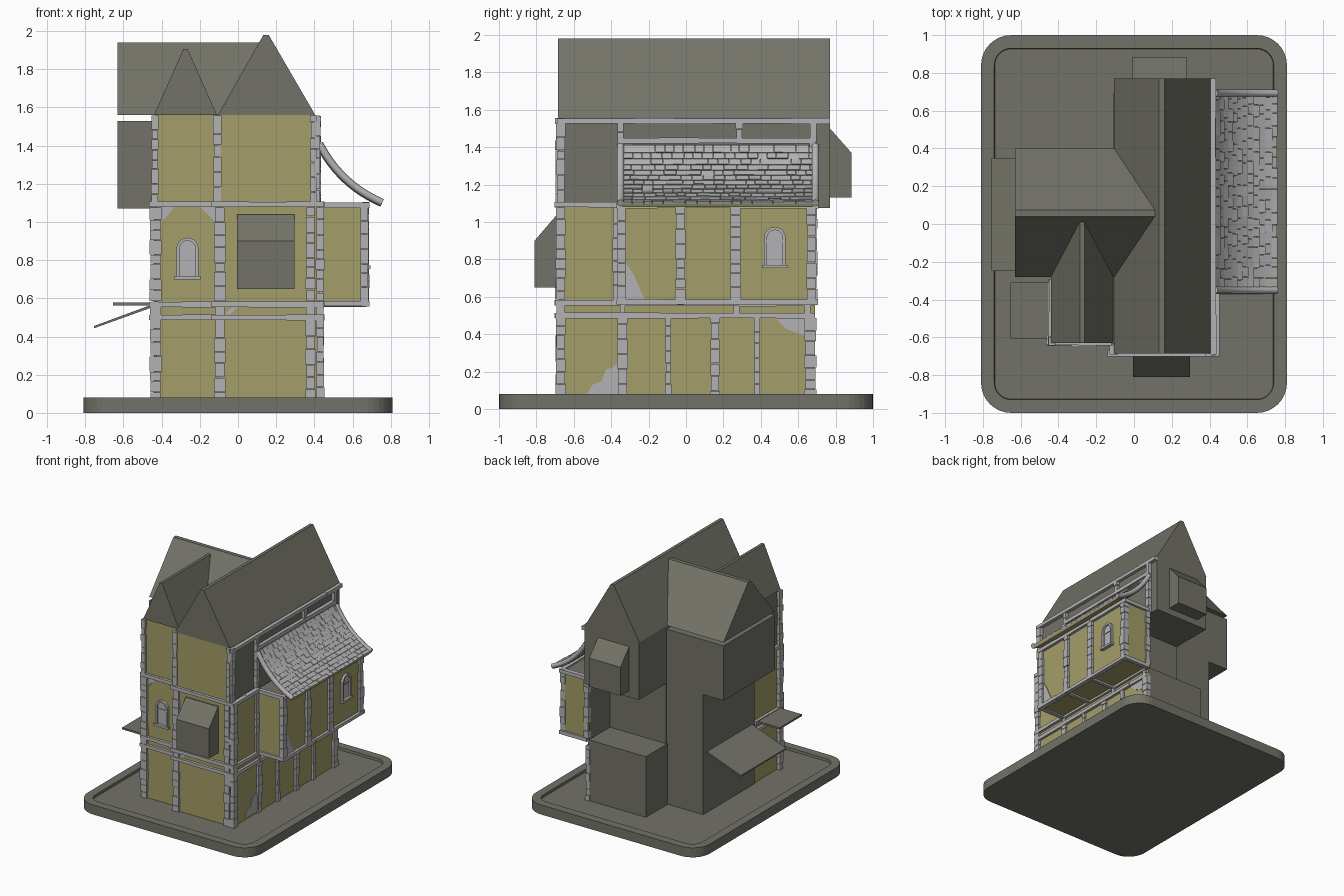
import bpy, bmesh, math, random
from mathutils import Vector

random.seed(4)
if "Cube" in bpy.data.objects:
    bpy.data.objects.remove(bpy.data.objects["Cube"])


def material(name, rgb):
    m = bpy.data.materials.new(name)
    m.use_nodes = True
    m.diffuse_color = (*rgb, 1)
    m.node_tree.nodes["Principled BSDF"].inputs["Base Color"].default_value = (*rgb, 1)
    return m


GREY = material("dark grey", (0.17, 0.17, 0.14))
PLASTER = material("ochre plaster", (0.37, 0.34, 0.14))
STONE = material("pale stone", (0.45, 0.45, 0.46))


def prism(bm, profile, axis, lo, hi):
    """Extrude a 2D profile along x or y."""
    def at(t):
        return [bm.verts.new((u, t, v) if axis == "y" else (t, u, v)) for u, v in profile]
    a, b = at(lo), at(hi)
    faces = [bm.faces.new(a), bm.faces.new(b[::-1])]
    n = len(a)
    for i in range(n):
        j = (i + 1) % n
        faces.append(bm.faces.new((a[j], a[i], b[i], b[j])))
    bmesh.ops.recalc_face_normals(bm, faces=faces)


def box(bm, x0, x1, y0, y1, z0, z1):
    prism(bm, [(x0, z0), (x1, z0), (x1, z1), (x0, z1)], "y", y0, y1)


def finish(name, bm, *mats):
    mesh = bpy.data.meshes.new(name)
    bm.to_mesh(mesh)
    bm.free()
    for m in mats:
        mesh.materials.append(m)
    ob = bpy.data.objects.new(name, mesh)
    bpy.context.collection.objects.link(ob)
    return ob


def solid(name, profile, axis, lo, hi, mat=GREY):
    bm = bmesh.new()
    prism(bm, profile, axis, lo, hi)
    return finish(name, bm, mat)


def storey(name, dims, plaster=()):
    """Grey block with plaster on the faces that point along the given directions."""
    bm = bmesh.new()
    box(bm, *dims)
    bm.normal_update()
    for f in bm.faces:
        f.material_index = int(any(f.normal.dot(Vector(d)) > 0.9 for d in plaster))
    return finish(name, bm, GREY, PLASTER)


FRONT, BACK, LEFT, RIGHT, DOWN = (0, -1, 0), (0, 1, 0), (-1, 0, 0), (1, 0, 0), (0, 0, -1)

# Rounded base slab with a raised rim
bm = bmesh.new()
box(bm, -0.81, 0.81, -1, 1, 0, 0.08)
upright = [e for e in bm.edges if abs(e.verts[0].co.z - e.verts[1].co.z) > 0.01]
bmesh.ops.bevel(bm, geom=upright, offset=0.16, segments=8, profile=0.5, affect="EDGES")
bm.normal_update()
top = [f for f in bm.faces if f.normal.z > 0.9]
bmesh.ops.inset_region(bm, faces=top, thickness=0.07)
bmesh.ops.inset_region(bm, faces=top, thickness=0.003, depth=-0.02)
finish("base", bm, GREY)

# Storeys
storey("ground_floor", (-0.11, 0.43, -0.68, 0.69, 0.055, 0.57), (FRONT, RIGHT))
storey("front_wing_lower", (-0.43, -0.1, -0.62, -0.27, 0.055, 1.08), (FRONT, LEFT))
storey("left_body", (-0.44, 0, -0.28, 0.40, 0.055, 1.08))
storey("middle_floor", (-0.1, 0.43, -0.68, 0.41, 0.57, 1.08), (FRONT, RIGHT))
storey("side_bay", (0.42, 0.665, -0.355, 0.69, 0.57, 1.09), (FRONT, RIGHT, BACK, DOWN))
storey("upper_floor", (-0.1, 0.405, -0.68, 0.77, 1.075, 1.56), (FRONT,))
storey("front_wing_upper", (-0.43, -0.1, -0.62, -0.2, 1.07, 1.56), (FRONT,))
storey("left_wing_upper", (-0.63, 0, -0.28, 0.40, 1.07, 1.53))


# Gabled roofs with a narrow flat ridge
def gable(name, lo, hi, ridge, flat, z1, axis, a, b):
    solid(name, [(lo, 1.56), (hi, 1.56), (ridge + flat, z1), (ridge - flat, z1)], axis, a, b)


gable("main_roof", -0.105, 0.405, 0.147, 0.014, 1.98, "y", -0.685, 0.77)
gable("front_wing_roof", -0.44, -0.11, -0.275, 0.012, 1.905, "y", -0.63, 0.015)
gable("left_wing_roof", -0.28, 0.40, 0.058, 0.017, 1.94, "x", -0.63, 0.11)

# Projecting windows and awnings
solid("front_oriel", [(-0.67, 0.65), (-0.81, 0.65), (-0.81, 0.90), (-0.69, 1.04), (-0.67, 1.04)], "x", -0.005, 0.297)
solid("back_oriel", [(0.76, 1.13), (0.885, 1.13), (0.885, 1.37), (0.77, 1.5), (0.76, 1.5)], "x", -0.01, 0.28)
solid("left_awning", [(-0.43, 0.56), (-0.755, 0.443), (-0.755, 0.455), (-0.43, 0.575)], "y", -0.25, 0.35)
solid("left_canopy", [(-0.655, 0.563), (-0.42, 0.563), (-0.42, 0.578), (-0.655, 0.578)], "y", -0.605, -0.31)


# Rough stone posts, stacked block by block
def post(bm, x, y, z0, z1, wx, wy):
    z = z0
    while z < z1 - 0.005:
        top = z + random.uniform(0.045, 0.085)
        if z1 - top < 0.03:
            top = z1
        k = random.uniform(0.85, 1.15)
        dx, dy = wx * k / 2, wy * k / 2
        box(bm, x - dx, x + dx, y - dy, y + dy, z, top - 0.003)
        z = top


bm = bmesh.new()
for z0, z1 in ((0.055, 0.49), (0.51, 0.56), (0.585, 1.08)):
    post(bm, -0.432, -0.615, z0, z1, 0.06, 0.05)
    post(bm, -0.095, -0.665, z0, z1, 0.055, 0.06)
    post(bm, 0.38, -0.68, z0, z1, 0.05, 0.03)
    post(bm, 0.43, -0.67, z0, z1, 0.04, 0.05)
for x, y, w in ((-0.435, -0.62, 0.035), (-0.108, -0.665, 0.04), (0.395, -0.675, 0.03), (0.415, -0.67, 0.03)):
    post(bm, x, y, 1.1, 1.56, w, 0.045)
finish("front_posts", bm, STONE)

bm = bmesh.new()
for y, w in ((-0.34, 0.055), (-0.095, 0.03), (0.155, 0.05), (0.38, 0.03), (0.665, 0.06)):
    post(bm, 0.43, y, 0.055, 0.49, 0.035, w)
for y in (-0.34, 0.27, 0.65):
    post(bm, 0.43, y, 0.51, 0.56, 0.03, 0.03)
post(bm, 0.43, -0.37, 0.58, 1.08, 0.03, 0.04)
for y in (-0.345, -0.03, 0.265, 0.67):
    post(bm, 0.662, y, 0.585, 1.09, 0.045, 0.05)
post(bm, 0.44, 0.685, 0.585, 1.09, 0.04, 0.03)
for y, z0 in ((-0.35, 1.1), (0.285, 1.44), (0.68, 1.08)):
    post(bm, 0.415, y, z0, 1.53, 0.035, 0.035)
finish("side_posts", bm, STONE)


# Horizontal beams, in slightly uneven lengths
def beam(bm, axis, a, b, c, z, depth=0.035, height=0.03):
    n = max(1, round((b - a) / 0.22))
    for i in range(n):
        s, e = a + (b - a) * i / n, a + (b - a) * (i + 1) / n
        d, h = depth * random.uniform(0.85, 1.1) / 2, height * random.uniform(0.85, 1.05) / 2
        if axis == "x":
            box(bm, s, e, c - d, c + d, z - h, z + h)
        else:
            box(bm, c - d, c + d, s, e, z - h, z + h)


bm = bmesh.new()
for z in (0.5, 0.568, 1.093):
    beam(bm, "x", -0.465, -0.12, -0.625, z)
    beam(bm, "x", -0.14, 0.45, -0.685, z)
    beam(bm, "y", -0.64, -0.29, -0.435, z)
    beam(bm, "y", -0.69, -0.35, 0.435, z)
beam(bm, "y", -0.35, 0.69, 0.435, 0.5)
beam(bm, "y", -0.35, 0.69, 0.435, 0.56, 0.03, 0.02)
for z in (0.572, 1.088):
    beam(bm, "y", -0.37, 0.7, 0.67, z)
    beam(bm, "x", 0.43, 0.685, -0.355, z)
    beam(bm, "x", 0.43, 0.685, 0.69, z)
for y in (-0.03, 0.265):
    beam(bm, "x", 0.43, 0.67, y, 0.57)
beam(bm, "y", -0.69, 0.77, 0.417, 1.54)
beam(bm, "y", -0.35, 0.69, 0.417, 1.435)
finish("beams", bm, STONE)


# Swept tile roof over the side bay
def sweep(t, lift=0.0):
    p0, p1, p2 = Vector((0.425, 1.41)), Vector((0.535, 1.195)), Vector((0.755, 1.1))
    p = p0.lerp(p1, t).lerp(p1.lerp(p2, t), t)
    d = (p1.lerp(p2, t) - p0.lerp(p1, t)).normalized()
    return p + Vector((-d.y, d.x)) * lift


steps = [i / 12 for i in range(13)]
solid("bay_roof_soffit", [sweep(t, -0.004) for t in steps] + [sweep(t, -0.022) for t in steps[::-1]],
      "y", -0.34, 0.68, PLASTER)
bm = bmesh.new()
for a, b in zip(steps, steps[1:]):
    y = -0.345
    while y < 0.68:
        end = min(y + random.uniform(0.045, 0.07), 0.685)
        k = random.uniform(0.007, 0.014)
        tip = min(b + 0.02, 1)
        prism(bm, [sweep(a, -0.005), sweep(tip, -0.005), sweep(tip, k), sweep(a, 0.003)], "y", y, end - 0.002)
        y = end
finish("bay_roof_tiles", bm, STONE)

for name, y in (("front_verge", -0.35), ("back_verge", 0.692)):
    cu = bpy.data.curves.new(name, "CURVE")
    cu.dimensions = "3D"
    cu.bevel_depth, cu.bevel_resolution, cu.use_fill_caps = 0.02, 2, True
    sp = cu.splines.new("POLY")
    sp.points.add(len(steps) - 1)
    for point, t in zip(sp.points, steps):
        p = sweep(t, 0.002)
        point.co = (p.x, y, p.y, 1)
    cu.materials.append(STONE)
    bpy.context.collection.objects.link(bpy.data.objects.new(name, cu))


# Arched windows with frame, pane, glazing bar and sill
def arch(u, z, r, spring, lo):
    arc = [(u + r * math.cos(math.pi * i / 10), spring + r * math.sin(math.pi * i / 10)) for i in range(11)]
    return [(u + r, lo)] + arc + [(u - r, lo)]


def window(name, u, z, axis, wall, out):
    bm = bmesh.new()
    outer, inner = arch(u, z, 0.058, z + 0.15, z), arch(u, z, 0.042, z + 0.15, z)
    for i in range(len(outer) - 1):
        prism(bm, [outer[i], outer[i + 1], inner[i + 1], inner[i]], axis, wall, wall + out * 0.02)
    prism(bm, inner, axis, wall, wall + out * 0.006)
    for half, z0, z1, depth in ((0.068, z - 0.012, z + 0.006, 0.03), (0.042, z + 0.125, z + 0.135, 0.012)):
        prism(bm, [(u - half, z0), (u + half, z0), (u + half, z1), (u - half, z1)], axis, wall, wall + out * depth)
    finish(name, bm, STONE)


window("front_window", -0.265, 0.71, "y", -0.62, -1)
window("bay_window", 0.475, 0.765, "x", 0.665, 1)

# Bare stone where the plaster has worn away
bm = bmesh.new()
for pts in ([(-0.4, 1.08), (-0.4, 1.0), (-0.33, 1.08)], [(-0.2, 1.08), (-0.12, 1.0), (-0.12, 1.08)]):
    prism(bm, pts, "y", -0.62, -0.625)
prism(bm, [(-0.07, 0.515), (-0.04, 0.515), (0.0, 0.555), (-0.03, 0.555)], "y", -0.68, -0.685)
prism(bm, [(-0.53, 0.08), (-0.36, 0.08), (-0.36, 0.25), (-0.4, 0.22), (-0.43, 0.21), (-0.45, 0.15), (-0.5, 0.13)],
      "x", 0.43, 0.435)
prism(bm, [(0.48, 0.485), (0.64, 0.485), (0.64, 0.39), (0.53, 0.43)], "x", 0.43, 0.435)
prism(bm, [(-0.32, 0.585), (-0.22, 0.585), (-0.25, 0.65), (-0.28, 0.72), (-0.32, 0.78)], "x", 0.665, 0.67)
finish("worn_patches", bm, STONE)
